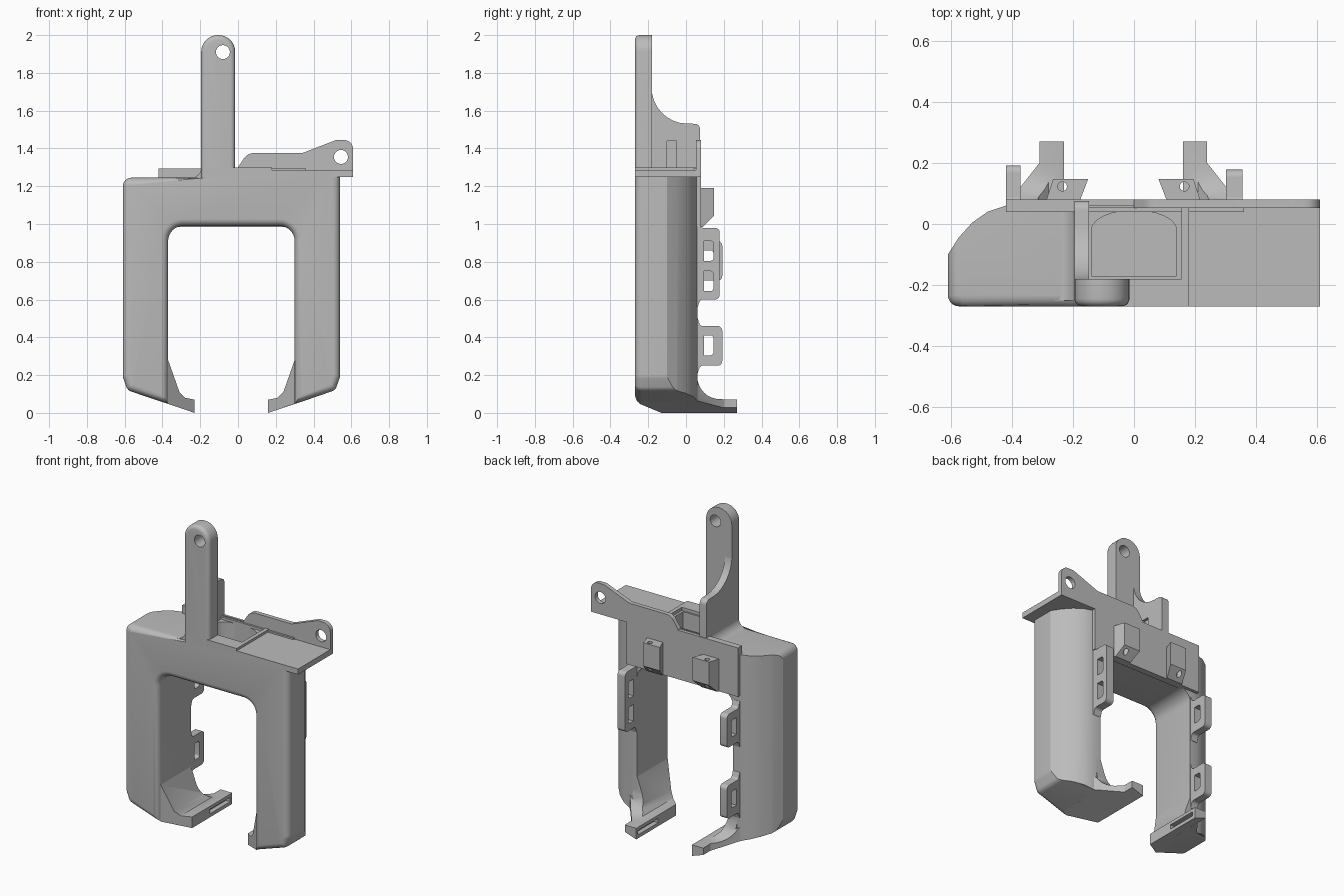
import bpy, bmesh, math
from mathutils import Vector

if "Cube" in bpy.data.objects:
    bpy.data.objects.remove(bpy.data.objects["Cube"], do_unlink=True)

grey = bpy.data.materials.new("mid grey")
grey.use_nodes = True
grey.diffuse_color = (0.5, 0.5, 0.5, 1)
grey.node_tree.nodes["Principled BSDF"].inputs["Base Color"].default_value = (0.5, 0.5, 0.5, 1)

FRONT, BACK = -0.27, 0.08


def rounded(points, steps=8):
    """Outline whose corners (u, v, radius) are replaced by arcs."""
    out = []
    for i, p in enumerate(points):
        here = Vector((p[0], p[1], 0))
        if len(p) < 3:
            out.append(here)
            continue
        prev, nxt = points[i - 1], points[(i + 1) % len(points)]
        a = (Vector((prev[0], prev[1], 0)) - here).normalized()
        b = (Vector((nxt[0], nxt[1], 0)) - here).normalized()
        half, r = a.angle(b) / 2, p[2]
        centre = here + (a + b).normalized() * r / math.sin(half)
        reach = r / math.tan(half)
        start = (here + a * reach - centre).normalized()
        end = (here + b * reach - centre).normalized()
        out += [centre + start.slerp(end, k / steps) * r for k in range(steps + 1)]
    return out


def prism(name, points, axis, lo, hi, soft=None, width=0.0):
    """Extrude an outline along an axis; soft picks the low-end edges to round."""
    place = {"x": lambda p, d: (d, p.x, p.y),
             "y": lambda p, d: (p.x, d, p.y),
             "z": lambda p, d: (p.x, p.y, d)}[axis]
    outline = rounded(points)
    bm = bmesh.new()
    low = [bm.verts.new(place(p, lo)) for p in outline]
    high = [bm.verts.new(place(p, hi)) for p in outline]
    cap = bm.faces.new(low)
    bm.faces.new(high)
    for i in range(len(low)):
        bm.faces.new((low[i - 1], low[i], high[i], high[i - 1]))
    bmesh.ops.recalc_face_normals(bm, faces=bm.faces)
    if soft:
        edges = [e for e in cap.edges if soft((e.verts[0].co + e.verts[1].co) / 2)]
        bmesh.ops.bevel(bm, geom=edges, offset=width, segments=5, profile=0.5, affect="EDGES")
    mesh = bpy.data.meshes.new(name)
    bm.to_mesh(mesh)
    bm.free()
    mesh.materials.append(grey)
    obj = bpy.data.objects.new(name, mesh)
    bpy.context.collection.objects.link(obj)
    return obj


def box(name, x, y, z):
    return prism(name, [(x[0], y[0]), (x[1], y[0]), (x[1], y[1]), (x[0], y[1])], "z", *z)


def combine(obj, tool, operation="DIFFERENCE"):
    mod = obj.modifiers.new("cut", "BOOLEAN")
    mod.operation, mod.object, mod.solver = operation, tool, "EXACT"
    bpy.context.view_layer.objects.active = obj
    bpy.ops.object.modifier_apply(modifier=mod.name)
    bpy.data.objects.remove(tool, do_unlink=True)


def hole(obj, u, v, r, axis, lo, hi):
    ring = [(u + r * math.cos(a * math.tau / 24), v + r * math.sin(a * math.tau / 24)) for a in range(24)]
    combine(obj, prism("drill", ring, axis, lo, hi))


def flip(points):
    """Mirror an outline about the middle of the frame."""
    return [(-0.07 - p[0], *p[1:]) for p in points]


# Frame: arch outline, front edges rounded, outer back corners curved
arch = [(-0.61, 0.19, 0.06), (-0.585, 0.12, 0.04), (-0.37, 0.048), (-0.37, 0.99, 0.08),
        (0.30, 0.99, 0.08), (0.30, 0.048), (0.515, 0.12, 0.04), (0.54, 0.19, 0.06),
        (0.54, 1.285), (0.18, 1.285), (0.18, 1.30), (-0.18, 1.30), (-0.18, 1.245), (-0.61, 1.245, 0.045)]
frame = prism("frame", arch, "y", FRONT, 0.06,
              lambda c: c.z < 1.27 and (c.x < -0.19 or c.z < 1.2), 0.037)
curve = [(-0.42, 0.06), (-0.48, 0.04), (-0.53, 0.005), (-0.575, -0.045), (-0.61, -0.10), (-0.62, -0.12), (-0.62, -0.3)]
plan = curve + flip(curve)[::-1]
combine(frame, prism("plan", plan, "z", -0.1, 1.5), "INTERSECT")

# Pocket in the top of the bar, with an arched deeper part
combine(frame, box("ledge", (-0.15, 0.155), (-0.18, 0.053), (1.28, 1.4)))
arched = [(-0.14, -0.17), (0.14, -0.17)] + [
    (0.14 * math.cos(a * math.pi / 12), -0.02 + 0.065 * math.sin(a * math.pi / 12)) for a in range(13)]
combine(frame, prism("well", arched, "z", 1.15, 1.4))

# Back plate, upper flange with eyelet, and shelf
box("back_plate", (-0.42, 0.36), (0.04, BACK), (0.985, 1.295))
flange = prism("flange", [(0.0, 1.25), (0.0, 1.30), (0.05, 1.375, 0.06), (0.34, 1.375, 0.06), (0.52, 1.445, 0.05),
                          (0.61, 1.445, 0.05), (0.61, 1.25)], "y", 0.052, BACK)
hole(flange, 0.545, 1.355, 0.037, "y", 0, 0.2)
box("shelf", (0.18, 0.61), (FRONT, BACK), (1.25, 1.285))

# Upright arm with eyelet, side web and base fillet
arm = prism("arm", [(-0.195, 1.2), (-0.015, 1.2), (-0.015, 2.0, 0.088), (-0.195, 2.0, 0.088)],
            "y", FRONT, -0.18, lambda c: c.z > 1.22, 0.025)
hole(arm, -0.08, 1.91, 0.037, "y", -0.4, 0)
web = prism("web", [(-0.2, 1.2), (-0.2, 1.75), (-0.182, 1.75), (-0.182, 1.535, 0.19), (0.075, 1.53, 0.03),
                    (0.075, 1.2)], "x", -0.195, -0.148)
combine(web, box("notch", (-0.165, -0.1), (-0.10, -0.05), (1.3, 1.44)))
prism("arm_fillet", [(-0.26, 1.243), (-0.193, 1.243, 0.06), (-0.193, 1.31), (-0.17, 1.31), (-0.17, 1.2),
                     (-0.26, 1.2)], "y", FRONT + 0.02, 0.06)

# Feet: wedges that lean inward and sweep back, with a slot in the tip
wedge = [(-0.40, 0.058), (-0.23, 0.0), (-0.23, 0.07), (-0.28, 0.08), (-0.31, 0.11), (-0.37, 0.28), (-0.40, 0.28)]
track = [(-0.45, -0.22), (-0.37, -0.245), (-0.23, -0.13), (-0.23, 0.27), (-0.31, 0.27), (-0.31, 0.2),
         (-0.37, 0.08), (-0.45, 0.05)]
sweep = [(-0.4, -0.1), (0.3, -0.1), (0.3, 0.07), (0.06, 0.075, 0.12), (0.06, 0.4), (-0.4, 0.4)]
heel = [(-0.53, 0.005), (-0.42, 0.06), (-0.31, 0.2), (-0.31, 0.0)]
for side, turn in (("right", list), ("left", flip)):
    foot = prism(side + "_foot", turn(wedge), "y", -0.4, 0.4)
    combine(foot, prism("track", turn(track), "z", -0.1, 0.5), "INTERSECT")
    combine(foot, prism("sweep", sweep, "x", -1, 1), "INTERSECT")
    slot = turn([(-0.26, 0.022), (-0.2, 0.022), (-0.2, 0.05), (-0.26, 0.05)])
    combine(foot, prism("slot", slot, "y", 0.05, 0.25))
    # Sloping heel joining the foot to the back of the leg
    ramp = prism(side + "_heel", turn(heel), "z", 0, 0.2)
    limit = [(-0.56, 0.111), (-0.23, 0.0), (-0.23, 0.07), (-0.42, 0.15), (-0.56, 0.15)]
    combine(ramp, prism("limit", turn(limit), "y", -0.4, 0.4), "INTERSECT")
    combine(ramp, prism("sweep", sweep, "x", -1, 1), "INTERSECT")


# Slotted strap tabs along the back of the legs
def tab(name, x, depth, z, slots):
    t = prism(name, [(0.03, z[0] - 0.04), (0.062, z[0] - 0.04), (0.075, z[0], 0.02), (depth, z[0], 0.025),
                     (depth, z[1], 0.025), (0.075, z[1], 0.02), (0.062, z[1] + 0.04), (0.03, z[1] + 0.04)],
              "x", *x)
    for s in slots:
        combine(t, prism("slot", [(0.095, s), (0.145, s, 0.015), (0.145, s + 0.105, 0.015), (0.095, s + 0.105)],
                         "x", -1, 1))


tab("left_tab", (0.302, 0.355), 0.178, (0.60, 0.98), (0.645, 0.805))
tab("right_upper_tab", (-0.42, -0.372), 0.192, (0.70, 0.91), (0.755,))
tab("right_lower_tab", (-0.42, -0.372), 0.192, (0.25, 0.46), (0.305,))

# Skewed clips with a vertical pin hole on the back plate
clip = [(-0.29, 0.07), (-0.18, 0.07), (-0.15, 0.148), (-0.265, 0.148)]
for side, turn in (("right", list), ("left", flip)):
    c = prism(side + "_clip", turn(clip), "z", 0.985, 1.19)
    combine(c, prism("bevel", [(0.08, 0.95), (0.09, 0.985), (0.15, 1.045), (0.2, 1.045), (0.2, 0.95)], "x", -1, 1))
    hole(c, turn([(-0.235, 0)])[0][0], 0.123, 0.015, "z", 0.9, 1.3)

# Smooth shading with sharp edges kept
for obj in bpy.context.collection.objects:
    if obj.type == "MESH" and obj.data.materials and obj.data.materials[0] == grey:
        bpy.context.view_layer.objects.active = obj
        obj.select_set(True)
bpy.ops.object.shade_smooth_by_angle(angle=math.radians(30))
